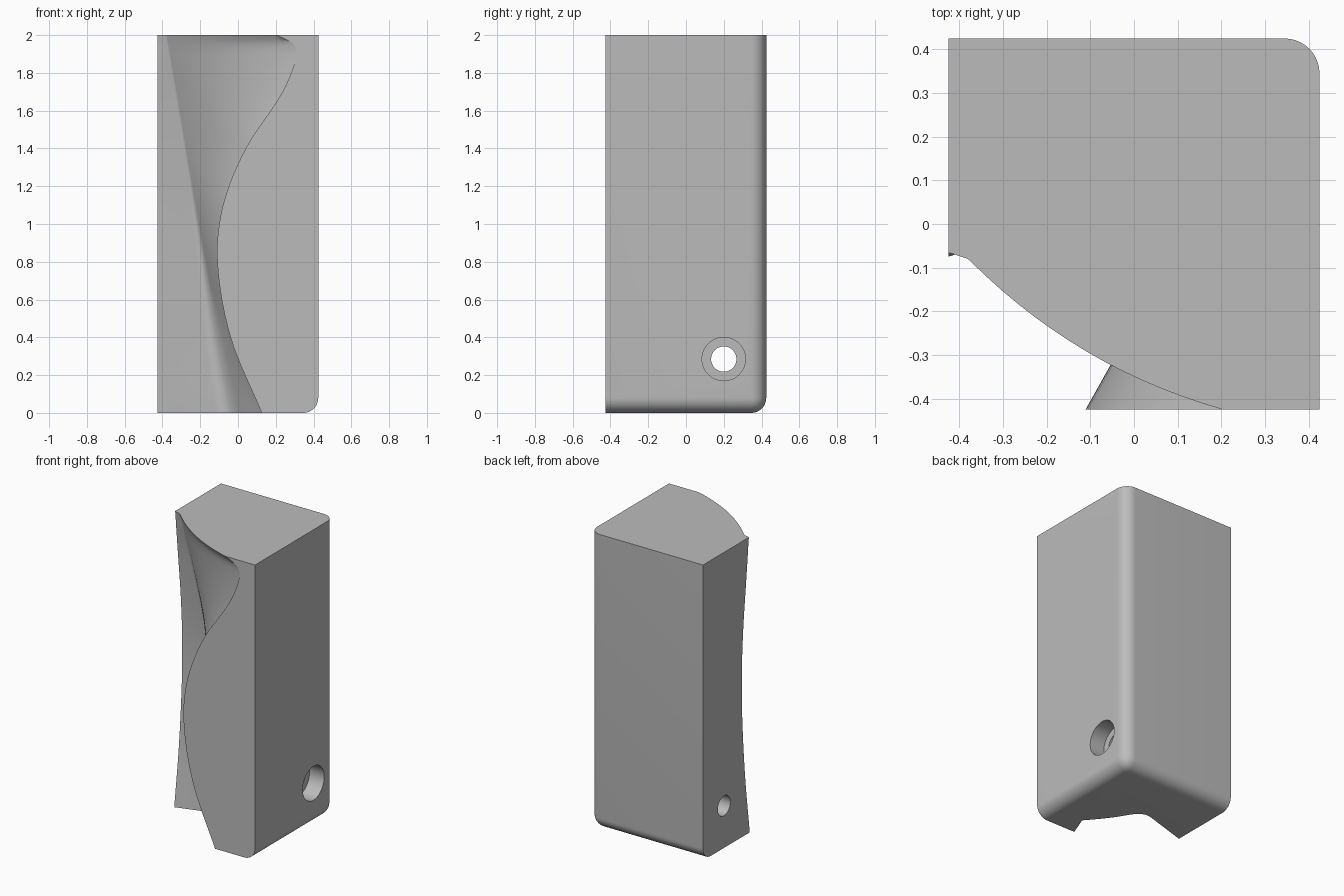
import bpy, bmesh, math
from mathutils import Vector

default = bpy.data.objects.get("Cube")
if default:
    bpy.data.objects.remove(default)

H = 0.425       # half width of the block
grey = bpy.data.materials.new("mid_grey")
grey.use_nodes = True
grey.diffuse_color = (0.5, 0.5, 0.5, 1)
grey.node_tree.nodes["Principled BSDF"].inputs["Base Color"].default_value = (0.5, 0.5, 0.5, 1)


def add_object(name, bm):
    bmesh.ops.recalc_face_normals(bm, faces=bm.faces)
    mesh = bpy.data.meshes.new(name)
    bm.to_mesh(mesh)
    bm.free()
    mesh.materials.append(grey)
    obj = bpy.data.objects.new(name, mesh)
    bpy.context.collection.objects.link(obj)
    return obj


# Block with three rounded edges meeting at the back left bottom corner
bm = bmesh.new()
bmesh.ops.create_cube(bm, size=1)
for v in bm.verts:
    v.co = Vector((v.co.x * 2 * H, v.co.y * 2 * H, v.co.z * 2 + 1))
corner = next(v for v in bm.verts if v.co.x > 0 and v.co.y > 0 and v.co.z < 1)
bmesh.ops.bevel(bm, geom=list(corner.link_edges), offset=0.08, segments=10,
                profile=0.5, affect='EDGES')
block = add_object("block", bm)

# Twisted groove keys: z, side y, crease xy, bend xy, lip corner xy, lip front x, crease radius
KEYS = [
    (0.0, -0.075, -0.045, 0.04, 0.06, -0.15, 0.18, -0.285, 0.125, 0.11),
    (0.4, -0.025, -0.12, 0.05, -0.03, -0.14, 0.025, -0.29, -0.04, 0.08),
    (0.8, 0.005, -0.18, 0.045, -0.13, -0.14, -0.04, -0.30, -0.11, 0.04),
    (1.1, 0.01, -0.23, 0.03, -0.14, -0.16, -0.02, -0.32, -0.08, 0.02),
    (1.4, -0.005, -0.28, 0.0, -0.11, -0.21, 0.09, -0.36, 0.04, 0.01),
    (1.7, -0.035, -0.33, -0.035, -0.09, -0.28, 0.25, -0.405, 0.235, 0.01),
    (1.9, -0.055, -0.363, -0.066, -0.08, -0.33, 0.311, -0.422, 0.31, 0.005),
    (1.96, -0.06, -0.373, -0.074, -0.11, -0.33, 0.286, -0.424, 0.285, 0.005),
    (2.0, -0.065, -0.38, -0.08, -0.13, -0.33, 0.2, -0.424, 0.205, 0.005),
]


def sample(z):
    # Smooth interpolation between the keys
    z = min(max(z, 0), 2)
    i = max(k for k in range(len(KEYS) - 1) if KEYS[k][0] <= z)
    a, b = KEYS[i], KEYS[i + 1]
    before, after = KEYS[max(i - 1, 0)], KEYS[min(i + 2, len(KEYS) - 1)]
    span = b[0] - a[0]
    t = (z - a[0]) / span
    out = []
    for p, q, r, s in zip(before[1:], a[1:], b[1:], after[1:]):
        m0 = (r - p) / (b[0] - before[0]) * span
        m1 = (s - q) / (after[0] - a[0]) * span
        out.append((2*t**3 - 3*t*t + 1) * q + (t**3 - 2*t*t + t) * m0
                   + (3*t*t - 2*t**3) * r + (t**3 - t*t) * m1)
    return out


def bezier(a, b, c, n):
    return [a * (1 - i/n)**2 + b * 2 * (i/n) * (1 - i/n) + c * (i/n)**2 for i in range(n + 1)]


def section(z):
    ay, cx, cy, mx, my, kx, ky, lx, r = sample(z)
    side, crease = Vector((-H - 0.001, ay)), Vector((cx, cy))
    bend, lip = Vector((mx, my)), Vector((kx, ky))
    p0 = crease + (side - crease).normalized() * min(r, 0.02 + 0.5 * r)
    p1 = crease + (bend - crease).normalized() * r
    return ([Vector((-0.6, ay)), side] + bezier(p0, crease, p1, 6)
            + bezier(p1, bend, lip, 14)[1:]
            + [Vector((lx, -H - 0.001)), Vector((lx, -0.6)), Vector((-0.6, -0.6))])


# Groove cutter: loft of the sections
levels = [-0.02] + [i * 0.05 for i in range(36)] + [1.8 + i * 0.02 for i in range(11)] + [2.02]
bm = bmesh.new()
rings = [[bm.verts.new((p.x, p.y, z)) for p in section(z)] for z in levels]
for low, high in zip(rings, rings[1:]):
    for j in range(len(low)):
        k = (j + 1) % len(low)
        bm.faces.new((low[j], low[k], high[k], high[j]))
bm.faces.new(rings[0])
bm.faces.new(rings[-1])
bmesh.ops.triangulate(bm, faces=bm.faces)
cutters = [add_object("groove_cutter", bm)]


# Screw holes with counterbores on the left side
def cylinder_cutter(name, radius, x0, x1, z):
    bm = bmesh.new()
    bmesh.ops.create_cone(bm, cap_ends=True, segments=48, radius1=radius, radius2=radius, depth=x1 - x0)
    for v in bm.verts:
        v.co = Vector(((x0 + x1) / 2 + v.co.z, 0.2 + v.co.y, z + v.co.x))
    cutters.append(add_object(name, bm))


for label, z in (("lower", 0.285), ("upper", 1.715)):
    cylinder_cutter(label + "_hole_cutter", 0.067, -0.6, 0.6, z)
    cylinder_cutter(label + "_counterbore_cutter", 0.115, H - 0.11, 0.6, z)

for cutter in cutters:
    mod = block.modifiers.new(cutter.name, 'BOOLEAN')
    mod.operation = 'DIFFERENCE'
    mod.solver = 'EXACT'
    mod.object = cutter
    cutter.hide_render = True

# Apply the cuts, then drop the cutters
bpy.context.view_layer.objects.active = block
block.select_set(True)
for mod in list(block.modifiers):
    bpy.ops.object.modifier_apply(modifier=mod.name)
for cutter in cutters:
    bpy.data.objects.remove(cutter)
bpy.ops.object.shade_smooth_by_angle(angle=math.radians(30))
